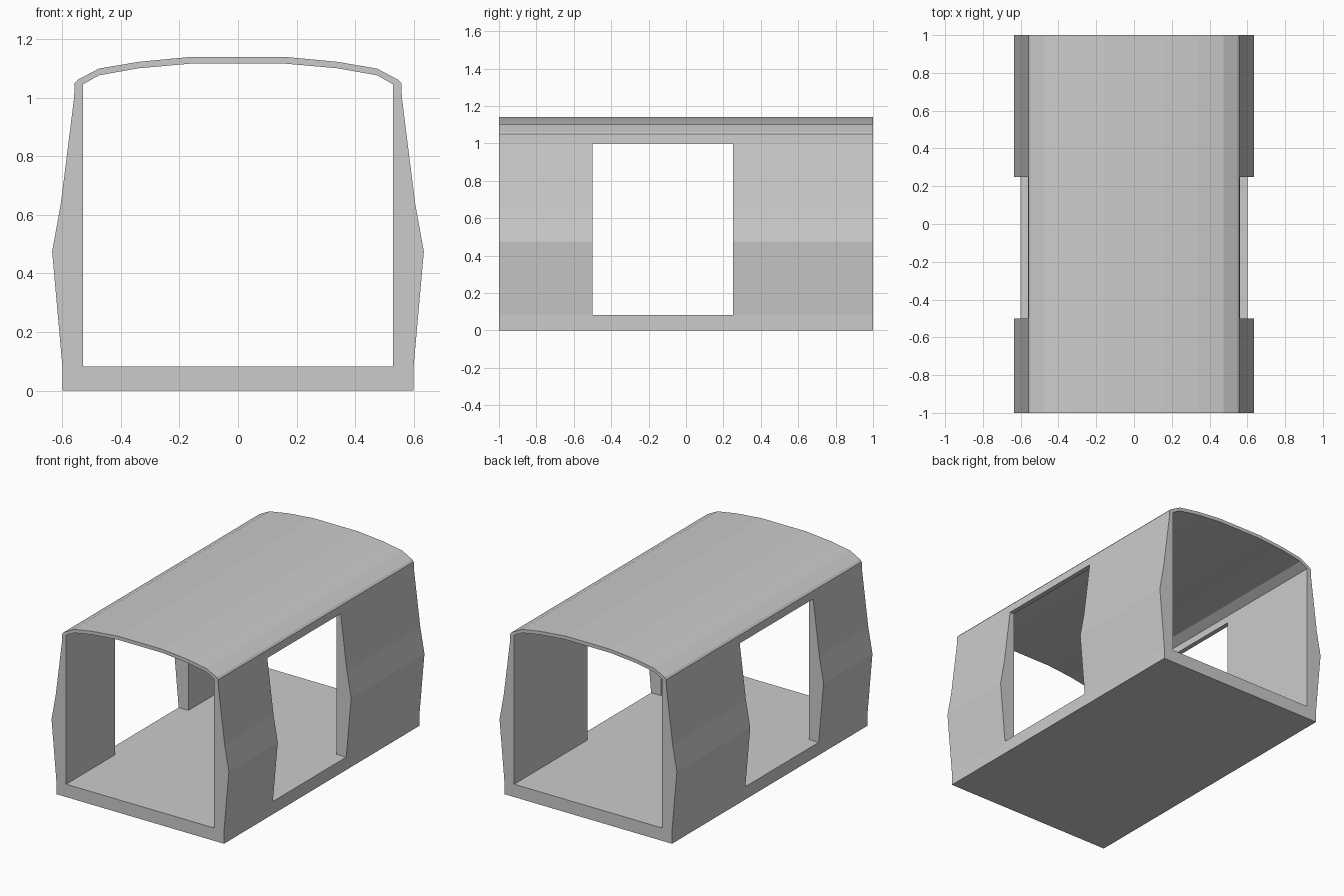
import bpy, bmesh

if "Cube" in bpy.data.objects:
    bpy.data.objects.remove(bpy.data.objects["Cube"])

DOOR_SILL, DOOR_TOP = 0.083, 1.0
STATIONS = [-1.0, -0.5, 0.25, 1.0]   # the middle bay is the doorway


def mirror(points):
    return [(-x, z) for x, z in reversed(points)]


# Cross-section parts in (x, z)
floor_half = [(0.60, 0), (0.60, DOOR_SILL), (0.53, DOOR_SILL)]
floor = floor_half + mirror(floor_half)
wall = [(0.53, DOOR_SILL), (0.60, DOOR_SILL), (0.635, 0.475),
        (0.605, 0.64), (0.56, DOOR_TOP), (0.53, DOOR_TOP)]
roof_outer = [(0.56, DOOR_TOP), (0.558, 1.05), (0.547, 1.062), (0.475, 1.10),
              (0.34, 1.123), (0.16, 1.14)]
roof_inner = [(0.16, 1.117), (0.34, 1.101), (0.475, 1.077),
              (0.53, 1.046), (0.53, DOOR_TOP)]
roof = roof_outer + mirror(roof_outer) + mirror(roof_inner) + roof_inner

bm = bmesh.new()
verts, faces = {}, {}


def vert(x, y, z):
    key = (round(x, 4), y, round(z, 4))
    if key not in verts:
        verts[key] = bm.verts.new(key)
    return verts[key]


def toggle_face(loop):
    # A face shared by two neighbouring blocks is internal, so it cancels out
    key = frozenset(loop)
    if key in faces:
        del faces[key]
    else:
        faces[key] = loop


def add_block(profile, y0, y1):
    a = [vert(x, y0, z) for x, z in profile]
    b = [vert(x, y1, z) for x, z in profile]
    toggle_face(a)
    toggle_face(b[::-1])
    for i in range(len(a)):
        j = (i + 1) % len(a)
        # split long shared spans identically for every block
        toggle_face([a[i], b[i], b[j], a[j]])


# Floor and roof run the full length; side walls leave the doorways open
for bay, (y0, y1) in enumerate(zip(STATIONS, STATIONS[1:])):
    add_block(floor, y0, y1)
    add_block(roof, y0, y1)
    if bay != 1:
        add_block(wall, y0, y1)
        add_block(mirror(wall), y0, y1)

for loop in faces.values():
    bm.faces.new(loop)
bmesh.ops.recalc_face_normals(bm, faces=bm.faces[:])

mesh = bpy.data.meshes.new("carriage_shell")
bm.to_mesh(mesh)
bm.free()
shell = bpy.data.objects.new("carriage_shell", mesh)
bpy.context.collection.objects.link(shell)
